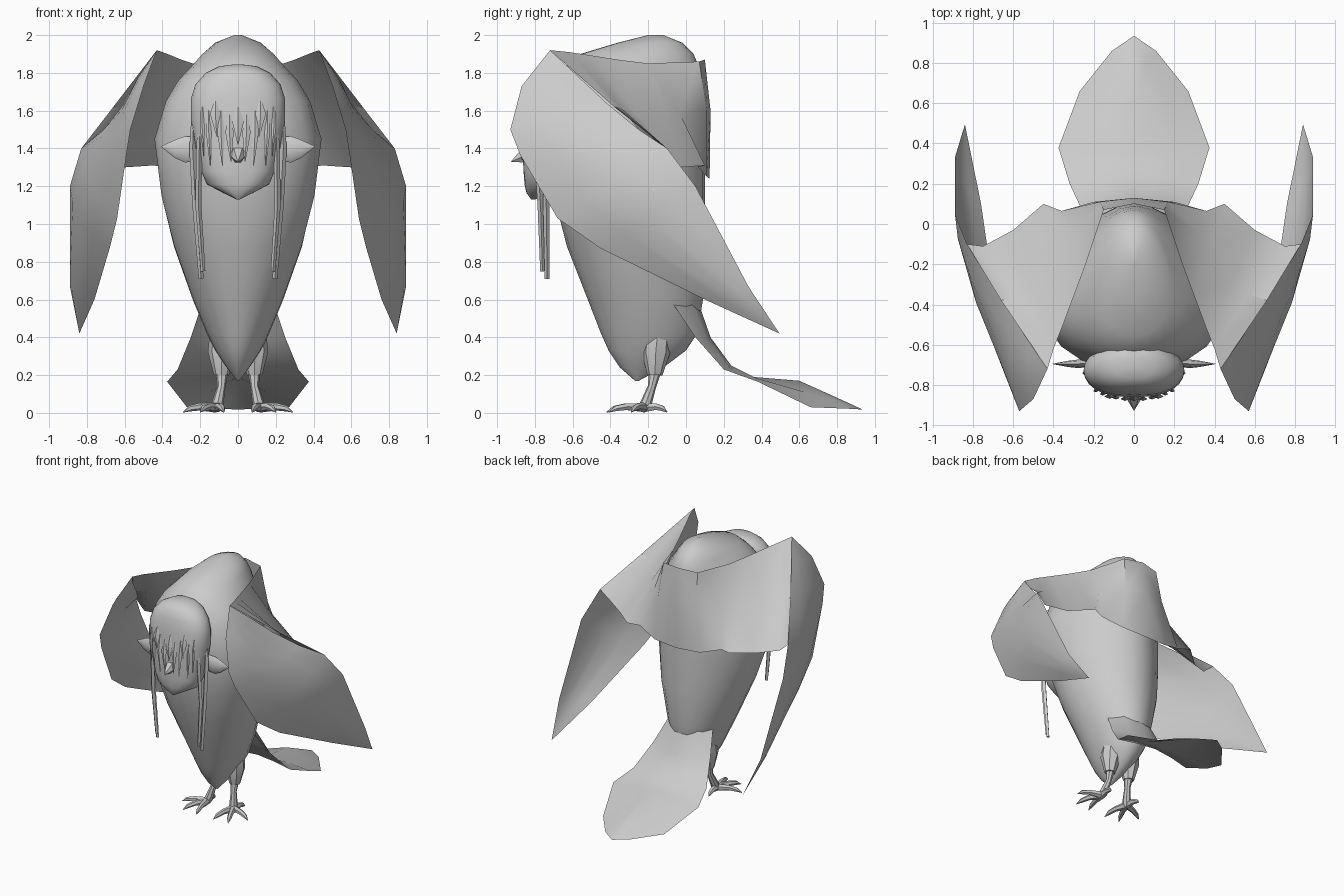
import bpy, bmesh
from math import sin, cos, pi
from mathutils import Vector


def loft(name, rows, closed=False, mirror=False, angle=40, sub=0):
    """Skin a mesh through rows of points; closed rows become capped rings."""
    bm = bmesh.new()
    grid = [[bm.verts.new(p) for p in r] for r in rows]
    n = len(rows[0])
    for a, b in zip(grid, grid[1:]):
        for i in range(n if closed else n - 1):
            j = (i + 1) % n
            bm.faces.new((a[i], a[j], b[j], b[i]))
    if closed:
        bm.faces.new(grid[0])
        bm.faces.new(grid[-1])
    bmesh.ops.remove_doubles(bm, verts=bm.verts, dist=0.0008)
    bmesh.ops.recalc_face_normals(bm, faces=bm.faces)
    me = bpy.data.meshes.new(name)
    bm.to_mesh(me)
    bm.free()
    ob = bpy.data.objects.new(name, me)
    bpy.context.collection.objects.link(ob)
    bpy.context.view_layer.objects.active = ob
    bpy.ops.object.select_all(action='DESELECT')
    ob.select_set(True)
    bpy.ops.object.shade_smooth_by_angle(angle=angle * pi / 180)
    if mirror:
        ob.modifiers.new("Mirror", 'MIRROR')
    if sub:
        s = ob.modifiers.new("Smooth", 'SUBSURF')
        s.levels = s.render_levels = sub
    return ob


def egg_rings(levels, seg=24, power=1.0):
    """Level = z, half width, front y, back y, narrowing of the back."""
    rings = []
    for z, rx, f, b, k in levels:
        ring = []
        for i in range(seg):
            t = 2 * pi * i / seg
            c, s = cos(t), sin(t)
            x = rx * abs(c) ** power * (1 if c > 0 else -1) * (1 - k * s) / (1 + 0.4 * k * k)
            ring.append((x, (f + b) / 2 + (b - f) / 2 * s, z))
        rings.append(ring)
    return rings


def limb(name, path, radii, sides=8, flat=1.0, mirror=True):
    """Tapered tube along a path; flat squashes it front to back."""
    pts = [Vector(p) for p in path]
    rows = []
    for i, p in enumerate(pts):
        d = (pts[min(i + 1, len(pts) - 1)] - pts[max(i - 1, 0)]).normalized()
        u = d.cross(Vector((0, 1, 0)) if abs(d.y) < 0.8 else Vector((0, 0, 1))).normalized()
        v = d.cross(u)
        rows.append([p + (u * cos(2 * pi * k / sides) + v * flat * sin(2 * pi * k / sides)) * radii[i]
                     for k in range(sides)])
    return loft(name, rows, True, mirror)


# Hunched egg-shaped body
loft("body", egg_rings([
    (0.17, 0.005, -0.27, -0.25, 0), (0.24, 0.06, -0.35, -0.12, 0), (0.33, 0.12, -0.41, 0.0, 0),
    (0.42, 0.165, -0.45, 0.06, 0), (0.6, 0.24, -0.52, 0.09, 0.05), (0.88, 0.34, -0.63, 0.1, 0.1),
    (1.15, 0.405, -0.7, 0.1, 0.2), (1.45, 0.44, -0.73, 0.1, 0.28), (1.65, 0.38, -0.71, 0.09, 0.3),
    (1.76, 0.315, -0.68, 0.08, 0.25), (1.83, 0.25, -0.64, 0.07, 0.2), (1.9, 0.19, -0.56, 0.04, 0.15),
    (1.96, 0.12, -0.36, -0.02, 0), (2.0, 0.02, -0.2, -0.12, 0)]), True)

# Head with pointed chin
loft("head", egg_rings([
    (1.13, 0.008, -0.82, -0.8, 0), (1.165, 0.08, -0.845, -0.68, 0), (1.21, 0.165, -0.855, -0.64, 0),
    (1.28, 0.195, -0.86, -0.62, 0), (1.4, 0.225, -0.86, -0.6, 0), (1.55, 0.25, -0.86, -0.6, 0),
    (1.66, 0.25, -0.85, -0.6, 0), (1.74, 0.225, -0.835, -0.6, 0), (1.8, 0.17, -0.81, -0.6, 0),
    (1.835, 0.1, -0.77, -0.62, 0), (1.845, 0.02, -0.71, -0.66, 0)], 24, 0.75), True)

# Small pointed nose and side ears
limb("nose", [(0, -0.84, 1.37), (0, -0.88, 1.35), (0, -0.925, 1.33)], [0.045, 0.03, 0.002], 6, 1, False)
limb("ear", [(0.2, -0.69, 1.4), (0.28, -0.695, 1.395), (0.33, -0.695, 1.4), (0.405, -0.695, 1.41)],
     [0.06, 0.07, 0.05, 0.003], 8, 0.3)

# Jagged fringe, as x, top z, bottom z, half width
for x, top, bot, w in [(0.045, 1.58, 1.33, 0.022), (0.09, 1.6, 1.31, 0.02),
                       (0.12, 1.65, 1.46, 0.028), (0.155, 1.6, 1.31, 0.014), (0.19, 1.62, 1.36, 0.012)]:
    y = -0.73 - 0.13 * (1 - (x / 0.26) ** 2) ** 0.5
    limb("fringe_lock", [(x, y, top), (x, y - 0.012, (top + bot) / 2 + 0.03), (x - 0.008, y - 0.01, bot)],
         [0.006, w, 0.002], 4, 0.4)
limb("fringe_centre", [(0, -0.855, 1.62), (0, -0.868, 1.54), (0, -0.87, 1.42)], [0.006, 0.03, 0.002], 4, 0.4, False)

# Long side locks
limb("side_lock_outer", [(0.235, -0.73, 1.62), (0.24, -0.74, 1.4), (0.225, -0.74, 1.1), (0.195, -0.735, 0.71)],
     [0.008, 0.018, 0.017, 0.013], 4)
limb("side_lock_inner", [(0.2, -0.79, 1.62), (0.205, -0.79, 1.4), (0.21, -0.77, 1.1), (0.185, -0.76, 0.75)],
     [0.008, 0.016, 0.016, 0.012], 4)

# Back mantle joining the inner wings: top, middle and bottom edge of each column
loft("inner_wing", [
    [(0, 0.1, 1.87), (0, 0.13, 1.6), (0, 0.125, 1.24)],
    [(0.15, 0.07, 1.86), (0.17, 0.11, 1.6), (0.2, 0.11, 1.25)],
    [(0.24, -0.2, 1.85), (0.3, -0.03, 1.58), (0.36, 0.065, 1.3)],
    [(0.3, -0.36, 1.87), (0.39, -0.1, 1.57), (0.45, 0.1, 1.31)],
    [(0.36, -0.52, 1.895), (0.5, -0.26, 1.58), (0.6, -0.03, 1.3)],
    [(0.4, -0.62, 1.91), (0.57, -0.35, 1.62), (0.75, -0.11, 1.33)],
    [(0.43, -0.72, 1.92), (0.66, -0.38, 1.62), (0.83, -0.1, 1.4)]], mirror=True)

# Folded outer wing between its lower and upper edges
lower = [(0.43, -0.72, 1.92), (0.5, -0.87, 1.73), (0.57, -0.93, 1.5), (0.59, -0.88, 1.37),
         (0.64, -0.68, 1.03), (0.68, -0.45, 0.87), (0.76, 0.1, 0.6), (0.84, 0.495, 0.42)]
upper = [(0.43, -0.72, 1.92), (0.52, -0.58, 1.79), (0.6, -0.42, 1.64), (0.71, -0.25, 1.5),
         (0.83, -0.1, 1.4), (0.89, 0.05, 1.2), (0.89, 0.33, 0.67), (0.84, 0.495, 0.42)]
bulge = [0, 0.02, 0.03, 0.04, 0.05, 0.05, 0.03, 0]
rows = []
for lo, up, b in zip(lower, upper, bulge):
    lo, up = Vector(lo), Vector(up)
    rows.append([lo.lerp(up, t) + Vector((b * 4 * t * (1 - t), 0, 0)) for t in (0, 0.25, 0.5, 0.75, 1)])
loft("outer_wing", rows, mirror=True)

# Fanned tail: centre ridge and outer edge
loft("tail", [
    [(0, 0.06, 0.6), (0.1, 0.03, 0.6), (0.19, -0.07, 0.58)],
    [(0, 0.13, 0.4), (0.13, 0.11, 0.39), (0.25, 0.05, 0.4)],
    [(0, 0.24, 0.25), (0.16, 0.23, 0.24), (0.32, 0.2, 0.23)],
    [(0, 0.36, 0.19), (0.19, 0.37, 0.185), (0.375, 0.38, 0.165)],
    [(0, 0.6, 0.17), (0.15, 0.63, 0.11), (0.27, 0.66, 0.03)],
    [(0, 0.8, 0.08), (0.06, 0.82, 0.055), (0.11, 0.86, 0.022)],
    [(0, 0.935, 0.018)] * 3], mirror=True)

# Legs, thigh tufts and clawed feet
limb("thigh", [(0.08, -0.15, 0.42), (0.085, -0.16, 0.32), (0.088, -0.165, 0.2)], [0.07, 0.075, 0.04])
limb("shank", [(0.085, -0.16, 0.24), (0.088, -0.18, 0.14), (0.11, -0.215, 0.04), (0.115, -0.22, 0.012)],
     [0.036, 0.022, 0.032, 0.02])
for tip in [(0.29, -0.29), (0.2, -0.41), (0.075, -0.42), (0.13, -0.1)]:
    o = Vector((0.115, -0.22, 0.028))
    e = Vector((tip[0], tip[1], 0.022))
    mid = o.lerp(e, 0.5) + Vector((0, 0, 0.008))
    claw = o.lerp(e, 0.8)
    limb("toe", [o, mid, claw, e - Vector((0, 0, 0.018))], [0.027, 0.02, 0.016, 0.002], 6)
